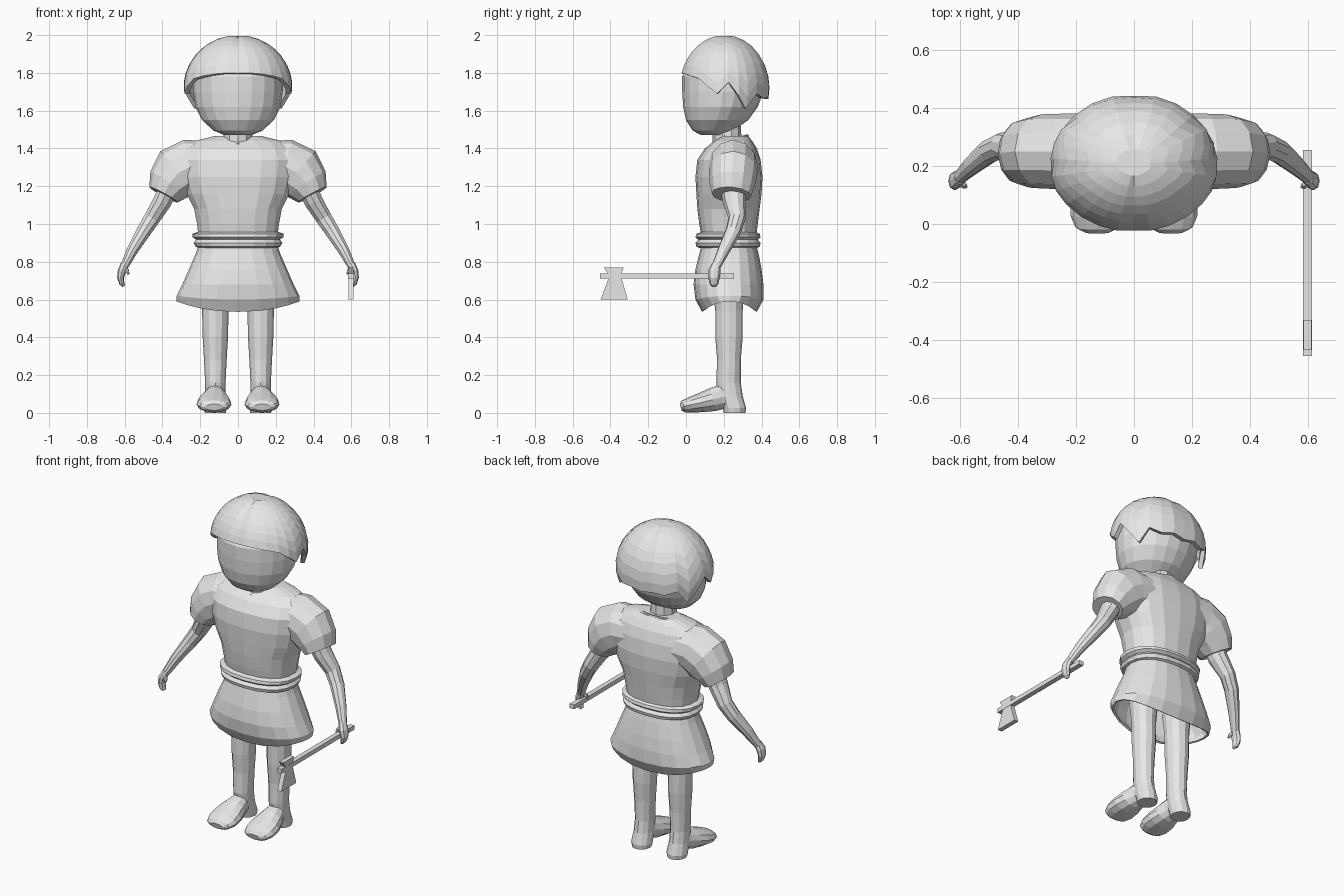
import bpy, bmesh
from math import sin, cos, radians, sqrt, pi, acos
from mathutils import Vector

if "Cube" in bpy.data.objects:
    bpy.data.objects.remove(bpy.data.objects["Cube"])

GREY = (0.8, 0.8, 0.8, 1)
clay = bpy.data.materials.new("light grey")
clay.use_nodes = True
clay.diffuse_color = GREY
clay.node_tree.nodes["Principled BSDF"].inputs["Base Color"].default_value = GREY


def finish(name, bm, thickness=0):
    bmesh.ops.recalc_face_normals(bm, faces=bm.faces)
    mesh = bpy.data.meshes.new(name)
    bm.to_mesh(mesh)
    bm.free()
    mesh.materials.append(clay)
    obj = bpy.data.objects.new(name, mesh)
    bpy.context.collection.objects.link(obj)
    if thickness:
        mod = obj.modifiers.new("thickness", "SOLIDIFY")
        mod.thickness = thickness
    return obj


def skin(name, rings, caps=(True, True), thickness=0, side=1):
    """Bridge equal-length point rings into a skin, optionally mirrored in x."""
    bm = bmesh.new()
    loops = [[bm.verts.new((p[0] * side, p[1], p[2])) for p in r] for r in rings]
    n = len(loops[0])
    for a, b in zip(loops, loops[1:]):
        for i in range(n):
            j = (i + 1) % n
            bm.faces.new((a[i], a[j], b[j], b[i]))
    for want, loop in zip(caps, (loops[0], loops[-1])):
        if want:
            bm.faces.new(loop)
    return finish(name, bm, thickness)


def slices(rows, n, x=0, power=1.0, wave=None):
    """Horizontal rings from rows of (z, front y, back y, half width)."""
    rings = []
    for z, front, back, half in rows:
        ring = []
        for i in range(n):
            a = 2 * pi * i / n
            s, c = sin(a), cos(a)
            s = abs(s) ** power * (1 if s > 0 else -1)
            c = abs(c) ** power * (1 if c > 0 else -1)
            lift = wave(a, z) if wave else 0
            ring.append((x + half * s, (front + back) / 2 - (back - front) / 2 * c, z + lift))
        rings.append(ring)
    return rings


def limb(rows, n, up=(0, 1, 0)):
    """Rings across a path of (x, y, z, radius along up, radius across)."""
    pts = [Vector(r[:3]) for r in rows]
    rings = []
    for i, r in enumerate(rows):
        t = (pts[min(i + 1, len(pts) - 1)] - pts[max(i - 1, 0)]).normalized()
        u = Vector(up)
        u = (u - t * u.dot(t)).normalized()
        v = t.cross(u)
        rings.append([pts[i] + u * r[3] * cos(2 * pi * k / n) + v * r[4] * sin(2 * pi * k / n)
                      for k in range(n)])
    return rings


# Head and neck
skin("head", slices([(1.47, .08, .2, .07), (1.495, .035, .25, .13), (1.55, 0, .33, .19),
                     (1.62, -.015, .38, .225), (1.7, -.02, .41, .237), (1.78, -.02, .41, .237),
                     (1.87, .03, .37, .18)], 20))
skin("neck", slices([(1.36, .14, .3, .08), (1.52, .14, .29, .075)], 10))

# Hair: a cap whose hem zigzags over the ears
hem = [(0, 1.8), (12, 1.8), (25, 1.795), (40, 1.785), (55, 1.77), (68, 1.73), (80, 1.69),
       (95, 1.75), (108, 1.68), (120, 1.61), (135, 1.69), (150, 1.665), (165, 1.675)]
hem += [(180, 1.66)] + [(360 - a, z) for a, z in reversed(hem[1:])]
STEPS = 8
hair_rings = []
for k in range(1, STEPS + 1):
    ring = []
    for angle, z in hem:
        polar = acos((z - 1.72) / .28) * k / STEPS
        r = sin(polar)
        part = 1 if angle % 180 else .975
        a = radians(angle)
        ring.append((.29 * r * sin(a), .205 - .243 * r * cos(a) * part,
                     1.72 + .28 * cos(polar) * part))
    hair_rings.append(ring)
skin("hair", hair_rings, caps=(True, False), thickness=.025)

# Tunic bodice and collar
skin("bodice", slices([(.92, .085, .37, .21), (1.0, .07, .38, .22), (1.08, .06, .39, .235),
                       (1.16, .055, .4, .275), (1.25, .05, .405, .3), (1.34, .06, .395, .31),
                       (1.4, .1, .375, .29), (1.44, .15, .35, .23), (1.465, .19, .33, .13)],
                      18, power=.85))
skin("collar", slices([(1.39, .12, .34, .125), (1.45, .13, .33, .115)], 14,
                      wave=lambda a, z: -.025 * cos(a)), (False, False), .015)

# Belt of two rolled strands
skin("belt", slices([(.872, .075, .375, .195), (.88, .055, .39, .225), (.9, .05, .395, .235),
                     (.917, .065, .38, .222), (.93, .05, .395, .24), (.948, .055, .39, .243),
                     (.957, .08, .37, .215)], 20, power=.85))

# Skirt, open below, with a hem that lifts at the sides
skin("skirt", slices([(.9, .085, .37, .205), (.84, .07, .385, .225), (.76, .05, .4, .26),
                      (.68, .04, .41, .295), (.6, .05, .41, .325), (.535, .085, .375, .325)],
                     20, power=.9,
                     wave=lambda a, z: .055 * sin(a) ** 2 if z < .55 else .02 * sin(a) ** 2 * (z < .65)),
     (True, False), .012)

for side, tag in ((1, "left"), (-1, "right")):
    # Puffed sleeve
    skin(tag + "_sleeve", limb([(.16, .25, 1.31, .13, .13), (.25, .25, 1.305, .13, .145),
                                (.315, .25, 1.27, .128, .15), (.365, .245, 1.21, .12, .12),
                                (.395, .24, 1.155, .105, .085)], 12), side=side)
    # Arm
    skin(tag + "_arm", limb([(.36, .25, 1.21, .07, .055), (.4, .255, 1.12, .06, .052),
                             (.455, .27, 1.03, .046, .045), (.5, .25, .96, .042, .04),
                             (.56, .2, .86, .033, .031), (.602, .16, .775, .024, .022)], 10),
         side=side)
    # Hand with curled fingers and a thumb
    skin(tag + "_hand", limb([(.6, .16, .785, .025, .022), (.615, .15, .75, .033, .022),
                              (.622, .148, .715, .03, .018), (.615, .148, .685, .024, .014),
                              (.605, .148, .67, .014, .008)], 8), side=side)
    skin(tag + "_thumb", limb([(.61, .15, .765, .014, .014), (.588, .135, .755, .013, .012),
                               (.58, .128, .735, .007, .007)], 6), side=side)
    # Leg flaring into the heel
    skin(tag + "_leg", slices([(0, .2, .315, .055), (.025, .195, .318, .06), (.09, .17, .3, .055),
                               (.16, .16, .29, .054), (.28, .165, .29, .06), (.4, .155, .3, .067),
                               (.54, .155, .3, .07), (.66, .14, .31, .08)], 12, x=.12), side=side)
    # Front of the shoe
    skin(tag + "_shoe", limb([(.127, -.028, .03, .018, .045), (.127, -.012, .035, .033, .075),
                              (.127, .03, .044, .043, .092), (.127, .085, .056, .053, .09),
                              (.125, .14, .07, .062, .075), (.122, .19, .085, .065, .055),
                              (.12, .24, .08, .05, .045)], 12, (0, 0, 1)), side=side)


# Hatchet held in the left hand
def plate(name, outline, x, width):
    skin(name, [[(x + s * width / 2, y, z) for y, z in outline] for s in (-1, 1)])


plate("hatchet_handle", [(-.455, .712), (.255, .712), (.255, .738), (-.455, .738)], .598, .03)
plate("hatchet_blade", [(-.452, .6), (-.308, .6), (-.345, .725), (-.33, .77), (-.435, .77),
                        (-.405, .725)], .598, .028)
